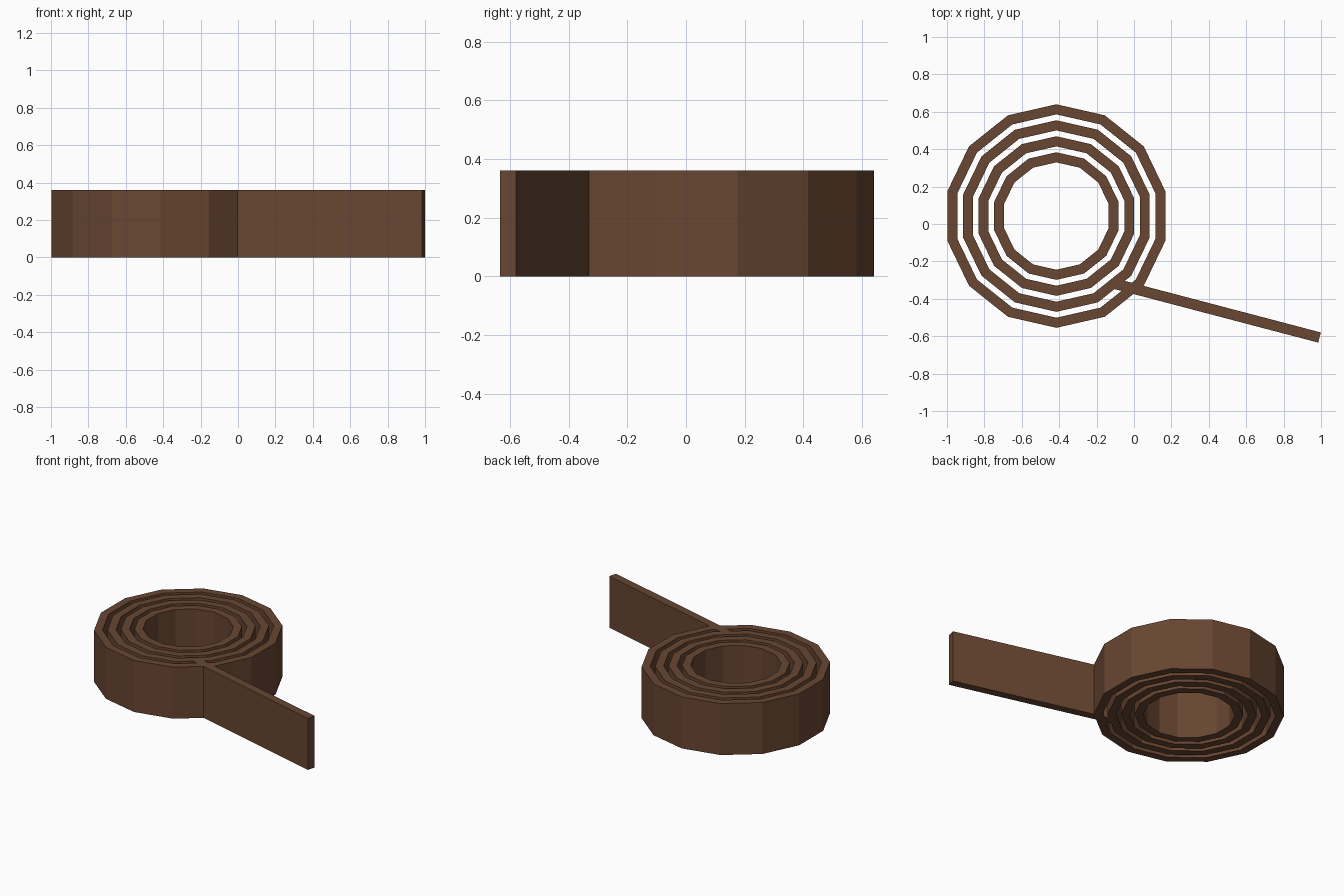
import bpy, bmesh, math
from mathutils import Vector

if "Cube" in bpy.data.objects:
    bpy.data.objects.remove(bpy.data.objects["Cube"])

HEIGHT = 0.36
CENTRE = Vector((-0.415, 0.0425))
SIDES = 14
THICK = 0.054

brown = bpy.data.materials.new("leather brown")
brown.diffuse_color = (0.14, 0.061, 0.032, 1)
brown.use_nodes = True
brown.node_tree.nodes["Principled BSDF"].inputs["Base Color"].default_value = brown.diffuse_color


def finish(name, bm):
    bmesh.ops.recalc_face_normals(bm, faces=bm.faces)
    mesh = bpy.data.meshes.new(name)
    bm.to_mesh(mesh)
    bm.free()
    mesh.materials.append(brown)
    obj = bpy.data.objects.new(name, mesh)
    bpy.context.collection.objects.link(obj)


def ring(name, outer):
    """Faceted upright band with a vertex pointing to +y."""
    bm = bmesh.new()
    inner = outer - THICK
    profile = [(outer, 0), (outer, HEIGHT), (inner, HEIGHT), (inner, 0)]
    loops = []
    for i in range(SIDES):
        a = math.pi / 2 + 2 * math.pi * i / SIDES
        loops.append([bm.verts.new((CENTRE.x + r * math.cos(a),
                                    CENTRE.y + r * math.sin(a), z)) for r, z in profile])
    for i in range(SIDES):
        p, q = loops[i], loops[(i + 1) % SIDES]
        for k in range(4):
            m = (k + 1) % 4
            bm.faces.new((p[k], q[k], q[m], p[m]))
    finish(name, bm)


# Coiled part: four nested bands
for n, radius in enumerate((0.5975, 0.512, 0.4265, 0.341)):
    ring(f"coil_band_{n + 1}", radius)

# Loose end: straight strip leaving the second band
start, end = Vector((-0.10, -0.32)), Vector((0.992, -0.607))
along = (end - start).normalized()
side = Vector((-along.y, along.x)) * 0.028
bm = bmesh.new()
face = bm.faces.new([bm.verts.new((p.x, p.y, 0)) for p in
                     (start - side, end - side, end + side, start + side)])
top = bmesh.ops.extrude_face_region(bm, geom=[face])
bmesh.ops.translate(bm, vec=(0, 0, HEIGHT),
                    verts=[v for v in top["geom"] if isinstance(v, bmesh.types.BMVert)])
# Keep the bottom face so the strip is closed
if len(bm.faces) < 6:
    bm.faces.new([v for v in bm.verts if v.co.z < 0.01])
finish("loose_strip", bm)
